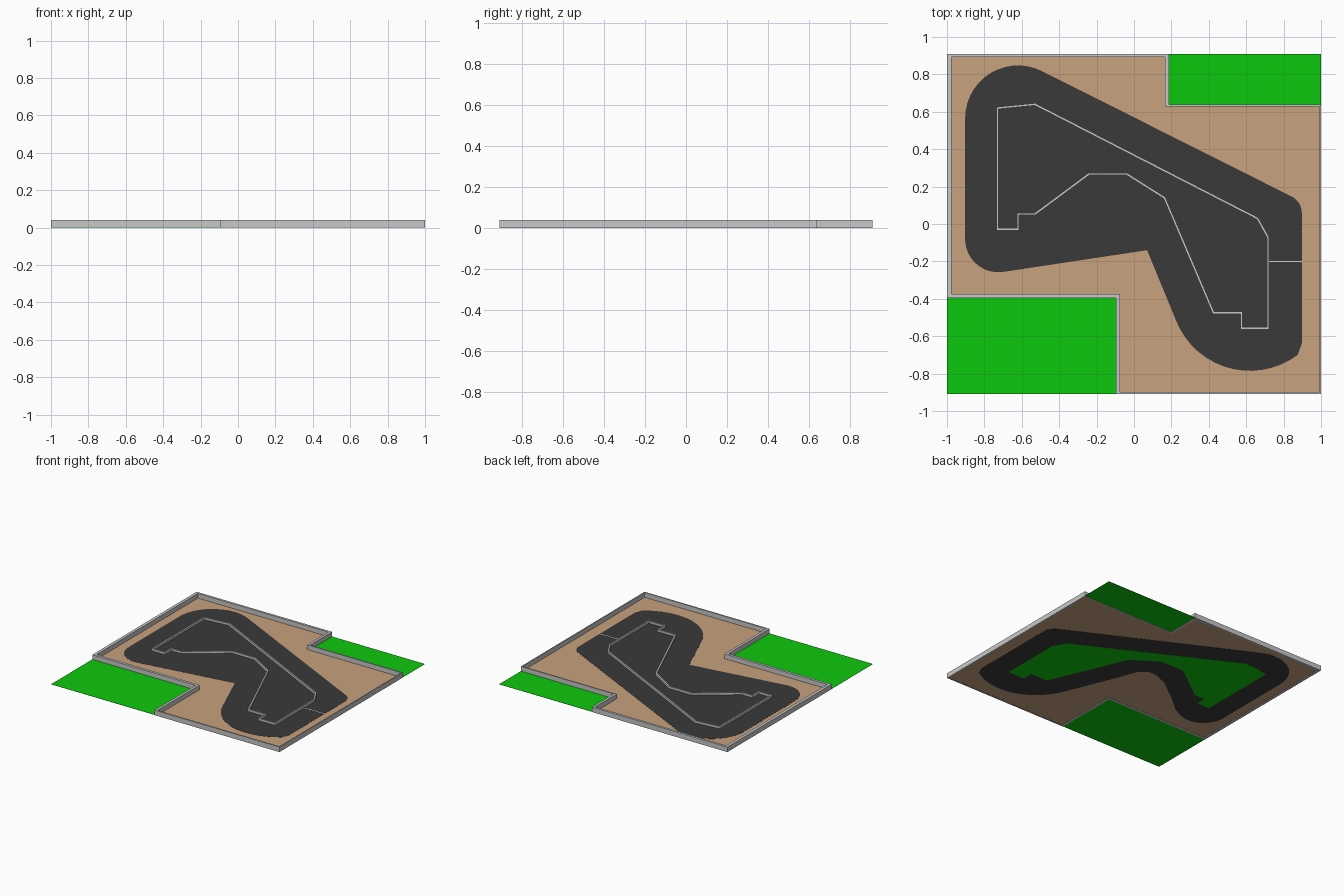
import bpy, bmesh
from math import radians, cos, sin
from mathutils import Vector

cube = bpy.data.objects.get("Cube")
if cube:
    bpy.data.objects.remove(cube)


def material(name, rgb):
    m = bpy.data.materials.new(name)
    m.use_nodes = True
    col = (*rgb, 1)
    m.diffuse_color = col
    m.node_tree.nodes["Principled BSDF"].inputs["Base Color"].default_value = col
    return m


SAND = material("sand", (.58, .36, .21))
GRASS = material("grass_green", (.004, .58, .004))
ASPHALT = material("asphalt", (.042, .042, .042))
CONCRETE = material("concrete_grey", (.58, .58, .58))
PAINT = material("white_paint", (.9, .9, .9))


def finish(name, bm, mat):
    bmesh.ops.recalc_face_normals(bm, faces=bm.faces)
    mesh = bpy.data.meshes.new(name)
    bm.to_mesh(mesh)
    bm.free()
    mesh.materials.append(mat)
    bpy.context.collection.objects.link(bpy.data.objects.new(name, mesh))


def raise_faces(bm, faces, height):
    new = bmesh.ops.extrude_face_region(bm, geom=faces, use_keep_orig=True)["geom"]
    verts = [v for v in new if isinstance(v, bmesh.types.BMVert)]
    bmesh.ops.translate(bm, verts=verts, vec=(0, 0, height))


def plate(name, outline, z, mat, thick=.001):
    bm = bmesh.new()
    face = bm.faces.new([bm.verts.new((x, y, z)) for x, y in outline])
    raise_faces(bm, [face], thick)
    finish(name, bm, mat)


def wall(name, outer, inner, z, top, mat):
    bm = bmesh.new()
    a, b = ([bm.verts.new((x, y, z)) for x, y in loop] for loop in (outer, inner))
    n = len(a)
    faces = [bm.faces.new((a[i], a[(i + 1) % n], b[(i + 1) % n], b[i])) for i in range(n)]
    raise_faces(bm, faces, top - z)
    finish(name, bm, mat)


def offset(loop, dist):
    # mitred offset of a closed loop
    out = []
    for i, p in enumerate(loop):
        p = Vector(p)
        d1 = (p - Vector(loop[i - 1])).normalized()
        d2 = (Vector(loop[(i + 1) % len(loop)]) - p).normalized()
        n1, n2 = Vector((-d1.y, d1.x)), Vector((-d2.y, d2.x))
        out.append(p + (n1 + n2) * dist / (1 + n1.dot(n2)))
    return out


def arc(cx, cy, r, start, end, steps=14):
    angles = [radians(start + (end - start) * i / steps) for i in range(steps + 1)]
    return [(cx + r * cos(t), cy + r * sin(t)) for t in angles]


def rect(x0, x1, y0, y1):
    return [(x0, y0), (x1, y0), (x1, y1), (x0, y1)]


# Site boundary: a rectangle with two notched corners
boundary = [(-1, .91), (-1, -.395), (-.095, -.395), (-.095, -.91),
            (1, -.91), (1, .638), (.187, .638), (.187, .91)]
boundary_inner = [(-.976, .892), (-.976, -.374), (-.074, -.374), (-.074, -.898),
                  (.991, -.898), (.991, .627), (.167, .627), (.167, .892)]
plate("sand_ground", boundary, .002, SAND)
wall("boundary_wall", boundary, boundary_inner, .0005, .04, CONCRETE)

# Grass in the notched corners
plate("grass_front_right", rect(-1, -.095, -.91, -.395), .002, GRASS)
plate("grass_back_left", rect(.187, 1, .638, .91), .002, GRASS)

# Asphalt: full surface on top, curved track band underneath
lower_right = [(.897, .06), (.897, -.64), (.875, -.7)] + arc(.62, -.36, .425, -60, -159)
lower_left = arc(-.725, -.08, .178, 278, 180)
upper = arc(-.62, .565, .283, 180, 62) + arc(.8, .06, .097, 62, 8)
bend = [(.07, -.14), (0, .04), (-.06, .095), (-.14, .09), (-.24, .05),
        (-.43, -.09), (-.56, -.2), (-.64, -.24)]
plate("asphalt_surface", upper + lower_right + bend[:1] + lower_left, .004, ASPHALT)
plate("track_underside", upper + lower_right + bend + lower_left, .001, ASPHALT)

# Infield barrier and the grass beneath it
barrier = [(-.73, .62), (-.53, .64), (.66, .03), (.716, -.07), (.716, -.558),
           (.575, -.558), (.575, -.475), (.425, -.475), (.163, .14), (-.04, .268),
           (-.24, .268), (-.53, .053), (-.62, .053), (-.62, -.028), (-.73, -.028)]
wall("infield_barrier", offset(barrier, .006), offset(barrier, -.006), .0045, .022, CONCRETE)
plate("infield_grass_underside", barrier, 0, GRASS)

# Start line across the track
plate("start_line", rect(.722, .9, -.204, -.197), .005, PAINT)
